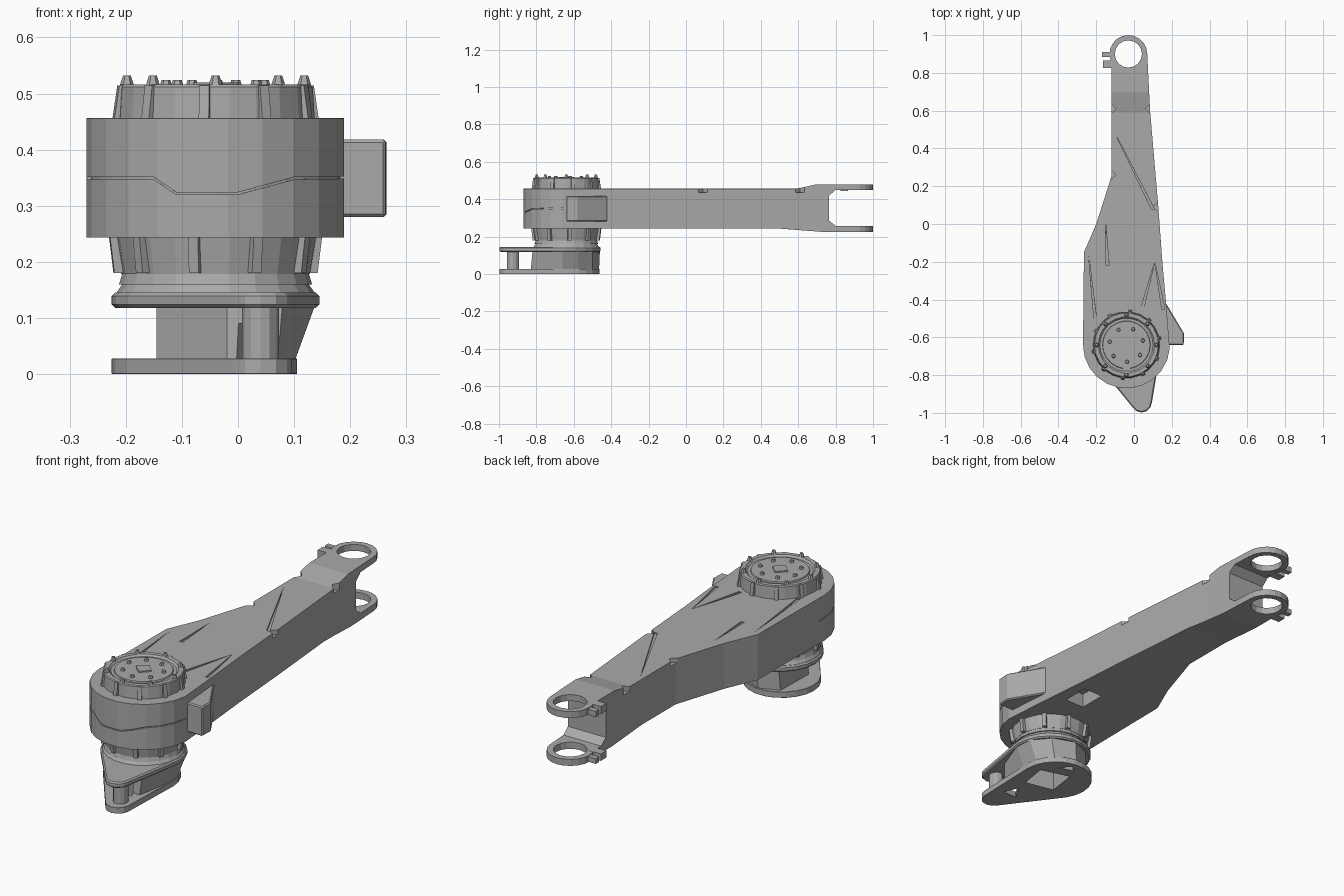
import bpy, bmesh, math
from mathutils import Vector
from mathutils.geometry import convex_hull_2d

if "Cube" in bpy.data.objects:
    bpy.data.objects.remove(bpy.data.objects["Cube"], do_unlink=True)

grey = bpy.data.materials.new("machined grey")
grey.use_nodes = True
grey.diffuse_color = (0.4, 0.4, 0.4, 1)
grey.node_tree.nodes["Principled BSDF"].inputs["Base Color"].default_value = (0.4, 0.4, 0.4, 1)

CX, CY = -0.04, -0.64      # joint axis
FX, FY = -0.03, 0.90       # fork eye axis


def finish(name, bm):
    bmesh.ops.recalc_face_normals(bm, faces=bm.faces)
    mesh = bpy.data.meshes.new(name)
    bm.to_mesh(mesh)
    bm.free()
    mesh.materials.append(grey)
    ob = bpy.data.objects.new(name, mesh)
    bpy.context.collection.objects.link(ob)
    return ob


def prism(name, pts, lo, hi, place=lambda a, b, h: (a, b, h), top=None):
    """Extrude a 2D outline from lo to hi; top is an optional second outline."""
    bm = bmesh.new()
    low = [bm.verts.new(place(a, b, lo)) for a, b in pts]
    high = [bm.verts.new(place(a, b, hi)) for a, b in (top or pts)]
    bm.faces.new(low)
    bm.faces.new(high)
    for i in range(len(low)):
        j = (i + 1) % len(low)
        bm.faces.new((low[i], low[j], high[j], high[i]))
    return finish(name, bm)


def along_x(a, b, h):
    return (h, a, b)


def along_y(a, b, h):
    return (a, h, b)


def circle(x, y, r, n, start=0.0, end=360.0):
    step = (end - start) / (n if end - start == 360 else n - 1)
    return [(x + r * math.cos(math.radians(start + i * step)),
             y + r * math.sin(math.radians(start + i * step))) for i in range(n)]


def drum(name, x, y, z0, z1, r0, r1=None, n=22):
    return prism(name, circle(x, y, r0, n), z0, z1, top=circle(x, y, r1 or r0, n))


def hull(pts):
    return [pts[i] for i in convex_hull_2d([Vector(p) for p in pts])]


def box(name, x0, x1, y0, y1, z0, z1):
    return prism(name, [(x0, y0), (x1, y0), (x1, y1), (x0, y1)], z0, z1)


def apply(ob, mod):
    bpy.context.view_layer.objects.active = ob
    bpy.ops.object.modifier_apply(modifier=mod.name)


def boolean(ob, other, operation="DIFFERENCE"):
    mod = ob.modifiers.new("cut", "BOOLEAN")
    mod.solver, mod.operation, mod.object = "EXACT", operation, other
    apply(ob, mod)
    bpy.data.objects.remove(other, do_unlink=True)


def bevel(ob, width):
    mod = ob.modifiers.new("edge", "BEVEL")
    mod.width, mod.segments, mod.limit_method = width, 1, "ANGLE"
    mod.angle_limit = math.radians(40)


def ribs(name, z0, z1, r0, r1, count, turn):
    """Tapered clamp ribs around the joint axis."""
    for i in range(count):
        a = turn + i * math.tau / count
        d, t = Vector((math.cos(a), math.sin(a))), Vector((-math.sin(a), math.cos(a)))
        c = Vector((CX, CY))
        ends = [[tuple(c + d * r + t * w) for r, w in
                 ((0.15, -0.012), (rad, -0.009), (rad, 0.009), (0.15, 0.012))]
                for rad in (r0, r1)]
        prism(f"{name}_{i + 1}", ends[0], z0, z1, top=ends[1])


# Arm body: plan outline intersected with the side profile
plan = circle(CX, CY, 0.23, 12, 180, 355)
plan += [(0.17, -0.42), (0.15, -0.2), (0.128, 0.1), (0.085, 0.6)]
plan += circle(FX, FY, 0.1, 12, 0, 200) + [(-0.12, 0.82), (-0.12, 0.25), (-0.2, 0), (-0.265, -0.15)]
body = prism("arm_body", plan, 0.2, 0.5)
side = [(-0.9, 0.243), (0.5, 0.243), (0.72, 0.226), (1.02, 0.226), (1.02, 0.256), (0.80, 0.258),
        (0.765, 0.285), (0.765, 0.42), (0.80, 0.45), (1.02, 0.45), (1.02, 0.48), (0.70, 0.48),
        (0.59, 0.456), (-0.9, 0.456)]
boolean(body, prism("profile", side, -0.4, 0.4, along_x), "INTERSECT")
boolean(body, drum("eye", FX, FY, 0.1, 0.6, 0.072, n=16))

# Front parting line between the shell halves
seam = [(-0.3, 0.347), (-0.15, 0.347), (-0.11, 0.32), (0.0, 0.32), (0.1, 0.347), (0.3, 0.35)]
band = seam + [(x, z + 0.004) for x, z in reversed(seam)]
boolean(body, prism("seam", band, -0.95, -0.60, along_y))
drum("body_core", CX, CY, 0.25, 0.45, 0.222, n=32)

# Corner notches along the top edges
for x, y in ((-0.12, 0.61), (0.085, 0.61), (-0.12, 0.26), (0.128, 0.09)):
    boolean(body, drum("notch", x, y, 0.435, 0.6, 0.025, n=4))

# Slanted grooves on the top skin
for x0, y0, x1, y1 in ((-0.1, 0.48, 0.1, 0.08), (0.11, -0.2, 0.155, -0.45), (0.11, -0.2, 0.04, -0.46),
                       (-0.24, -0.17, -0.2, -0.55), (-0.15, 0.0, -0.14, -0.22)):
    boolean(body, prism("groove", [(x0, y0), (x1 - 0.008, y1), (x1 + 0.008, y1)], 0.448, 0.6))

# Underside pocket behind the joint
boolean(body, box("pocket", 0.0, 0.1, -0.36, -0.23, 0.1, 0.31))
bevel(body, 0.005)

# Side connector housing
housing = prism("connector_housing", [(0.12, -0.64), (0.263, -0.64), (0.265, -0.58), (0.17, -0.42), (0.12, -0.42)],
                0.28, 0.418)
bevel(housing, 0.005)

# Clamp lugs beside the fork eyes
for name, z0, z1 in (("upper_lug", 0.445, 0.48), ("lower_lug", 0.226, 0.258)):
    box(name, -0.165, -0.1, 0.825, 0.865, z0, z1)
    box(name + "_tip", -0.17, -0.11, 0.885, 0.91, z0 + 0.004, z1 - 0.004)

# Upper joint cap with recessed face, ribs and bolts
cap = drum("joint_cap", CX, CY, 0.45, 0.516, 0.177, 0.173)
boolean(cap, drum("recess", CX, CY, 0.508, 0.6, 0.145))
bevel(cap, 0.004)
ribs("cap_rib", 0.453, 0.514, 0.186, 0.177, 10, 0.2)
drum("cap_inner_disc", CX, CY, 0.50, 0.514, 0.13, 0.125)
drum("cap_center_diamond", CX, CY, 0.51, 0.52, 0.04, n=4)
for i, (x, y) in enumerate(circle(CX, CY, 0.09, 7, 15, 375)):
    drum(f"cap_bolt_{i + 1}", x, y, 0.51, 0.524, 0.012, 0.008, n=6)
for i, (x, y) in enumerate(circle(CX, CY, 0.158, 8)):
    drum(f"rim_bolt_{i + 1}", x, y, 0.51, 0.532, 0.014, 0.007, n=6)

# Lower joint flange and neck
drum("lower_flange", CX, CY, 0.178, 0.25, 0.168, 0.18)
ribs("flange_rib", 0.18, 0.245, 0.182, 0.19, 10, 0.1)
drum("joint_neck", CX, CY, 0.16, 0.18, 0.172, 0.166)
drum("neck_skirt", CX, CY, 0.14, 0.162, 0.18, 0.165)

# Lower bracket: two teardrop plates around a solid web
tip = circle(0.04, -0.943, 0.055, 12)
top_plate = prism("bracket_top_plate", hull(circle(CX, CY, 0.185, 22) + tip), 0.118, 0.145)
bottom_plate = prism("bracket_bottom_plate", hull(circle(-0.06, -0.625, 0.165, 22) + tip), 0.0, 0.028)
for plate in (top_plate, bottom_plate):
    bevel(plate, 0.006)
foot = [(-0.145, -0.7), (-0.02, -0.83), (0.07, -0.83), (0.1, -0.66), (0.09, -0.58), (0.05, -0.5),
        (-0.05, -0.465), (-0.14, -0.5)]
head = [(-0.145, -0.7), (-0.02, -0.82), (0.08, -0.82), (0.14, -0.66), (0.135, -0.58), (0.07, -0.5),
        (-0.04, -0.46), (-0.13, -0.5)]
web = prism("bracket_web", foot, 0.02, 0.13, top=head)

# Openings under the bracket
window = [(-0.11, -0.70), (0.03, -0.73), (0.05, -0.60), (-0.09, -0.56)]
corner = [(-0.02, -0.86), (0.05, -0.86), (0.02, -0.79)]
back = [(-0.07, -0.51), (0.0, -0.53), (-0.04, -0.485)]
for opening in (window, corner, back):
    for part in (bottom_plate, web):
        boolean(part, prism("opening", opening, -0.1, 0.09))

# Bracket tip pin
drum("bracket_pin", 0.04, -0.925, 0.02, 0.125, 0.033, n=12)
